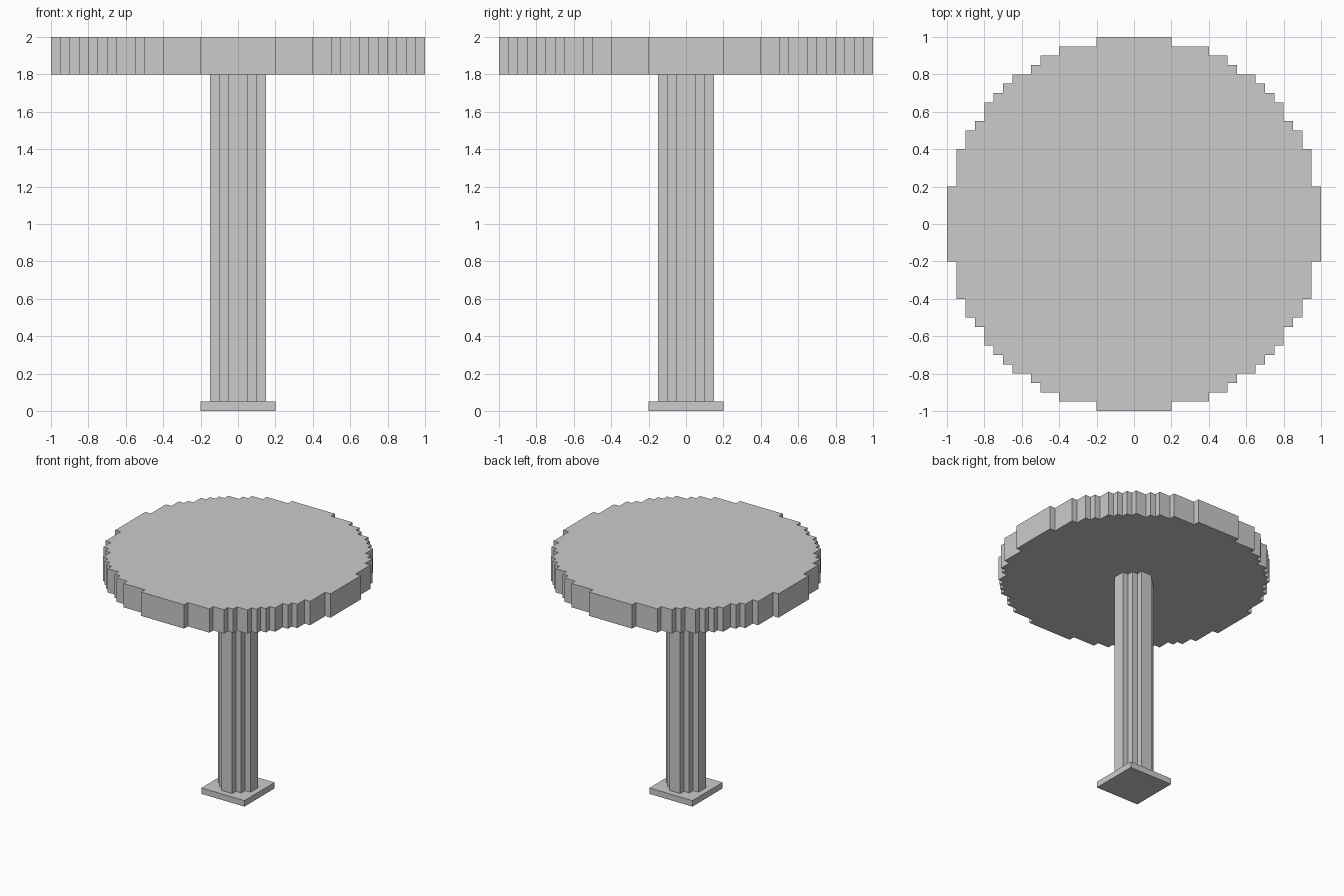
import bpy, bmesh, math

if "Cube" in bpy.data.objects:
    bpy.data.objects.remove(bpy.data.objects["Cube"])

CELL = 0.05

grey = bpy.data.materials.new("plain_grey")
grey.diffuse_color = (0.6, 0.6, 0.6, 1)
grey.use_nodes = True
grey.node_tree.nodes["Principled BSDF"].inputs["Base Color"].default_value = grey.diffuse_color


def stepped_outline(radius):
    """Outline of a disc made of square cells; radius is in cells."""
    n = math.ceil(radius)
    right = []
    for j in range(-n, n):
        w = math.floor(math.sqrt(radius ** 2 - (j + 0.5) ** 2) + 0.5)
        if right and right[-1][0] == w:
            right[-1] = (w, j + 1)          # extend the straight run
        else:
            right += [(w, j), (w, j + 1)]
    left = [(-x, y) for x, y in reversed(right)]
    return [(x * CELL, y * CELL) for x, y in right + left]


def prism(name, outline, z0, z1):
    bm = bmesh.new()
    face = bm.faces.new([bm.verts.new((x, y, z0)) for x, y in outline])
    ext = bmesh.ops.extrude_face_region(bm, geom=[face], use_keep_orig=True)
    for v in ext["geom"]:
        if isinstance(v, bmesh.types.BMVert):
            v.co.z = z1
    bmesh.ops.recalc_face_normals(bm, faces=bm.faces)
    mesh = bpy.data.meshes.new(name)
    bm.to_mesh(mesh)
    bm.free()
    mesh.materials.append(grey)
    obj = bpy.data.objects.new(name, mesh)
    bpy.context.collection.objects.link(obj)
    return obj


# Square foot plate
prism("foot_plate", [(-0.2, -0.2), (0.2, -0.2), (0.2, 0.2), (-0.2, 0.2)], 0, 0.05)
# Stepped column
prism("column", stepped_outline(2.7), 0.05, 1.8)
# Stepped round table top
prism("table_top", stepped_outline(20), 1.8, 2.0)
